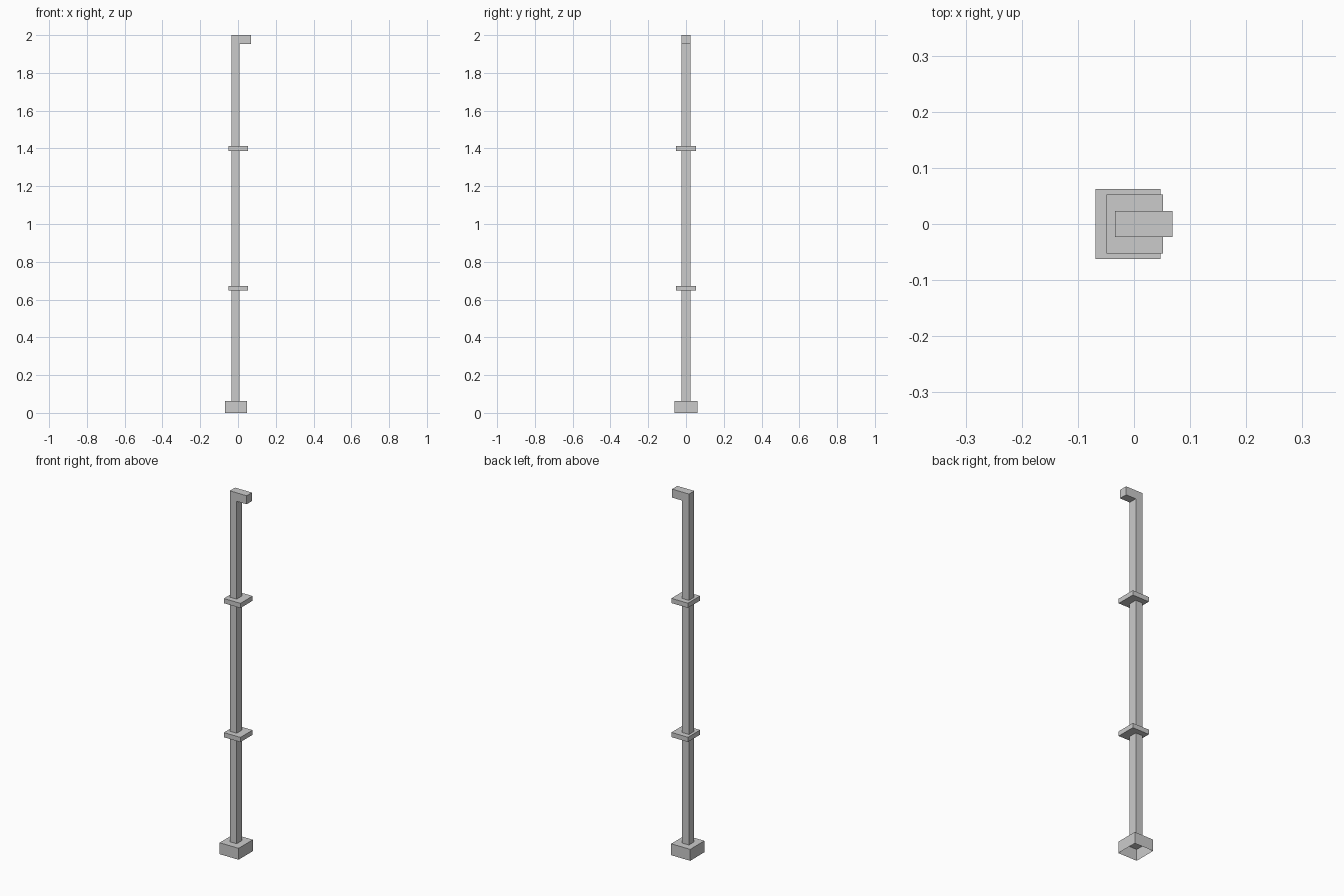
import bpy, bmesh

if "Cube" in bpy.data.objects:
    bpy.data.objects.remove(bpy.data.objects["Cube"])


def make_object(name, bm):
    bmesh.ops.recalc_face_normals(bm, faces=bm.faces)
    mesh = bpy.data.meshes.new(name)
    bm.to_mesh(mesh)
    bm.free()
    obj = bpy.data.objects.new(name, mesh)
    bpy.context.collection.objects.link(obj)
    return obj


def box(name, x0, x1, half_y, z0, z1, open_bottom=False):
    bm = bmesh.new()
    bmesh.ops.create_cube(bm, size=1)
    for v in bm.verts:
        v.co = (x1 if v.co.x > 0 else x0,
                half_y if v.co.y > 0 else -half_y,
                z1 if v.co.z > 0 else z0)
    bmesh.ops.recalc_face_normals(bm, faces=bm.faces)
    if open_bottom:
        bottom = [f for f in bm.faces if f.calc_center_median().z < z0 + 1e-5]
        bmesh.ops.delete(bm, geom=bottom, context='FACES_ONLY')
    return make_object(name, bm)


# Pole with its hooked tip: one L-shaped profile extruded along y
HALF = 0.023
profile = [(-0.034, 0.063), (0.008, 0.063), (0.008, 1.953),
           (0.069, 1.953), (0.069, 2.0), (-0.034, 2.0)]
bm = bmesh.new()
face = bm.faces.new([bm.verts.new((x, -HALF, z)) for x, z in profile])
ext = bmesh.ops.extrude_face_region(bm, geom=[face], use_keep_orig=True)
moved = [g for g in ext["geom"] if isinstance(g, bmesh.types.BMVert)]
bmesh.ops.translate(bm, verts=moved, vec=(0, 2 * HALF, 0))
make_object("hooked_pole", bm)

# Base block, hollow underneath
box("base", -0.069, 0.047, 0.062, 0.0, 0.063, open_bottom=True)

# Two collars around the pole
for name, z in (("lower_collar", 0.66), ("upper_collar", 1.40)):
    box(name, -0.049, 0.052, 0.053, z - 0.013, z + 0.013)
